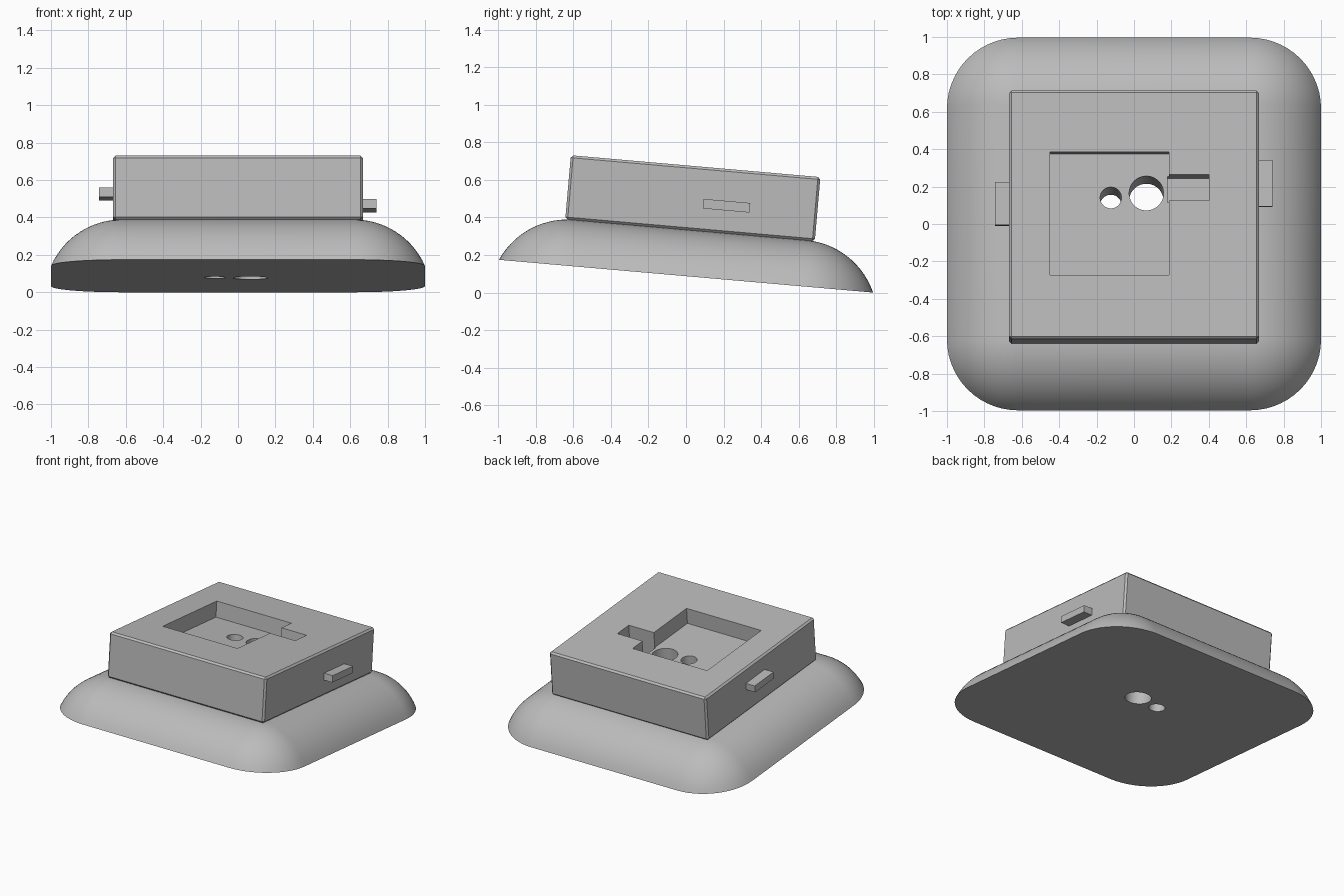
import bpy, bmesh, math
from mathutils import Matrix, Vector

if "Cube" in bpy.data.objects:
    bpy.data.objects.remove(bpy.data.objects["Cube"], do_unlink=True)

# The whole body is modelled level, then tipped so the front is raised
TILT = math.radians(5)
FRAME = Matrix.Translation((0, 0, math.sin(TILT))) @ Matrix.Rotation(-TILT, 4, 'X')

BASE_H, CORNER = 0.247, 0.38
BOX, BOX_LOW, BOX_TOP = 0.667, 0.245, 0.588
POCKET_FLOOR = BOX_TOP - 0.12

grey = bpy.data.materials.new("light_grey")
grey.use_nodes = True
grey.diffuse_color = (0.5, 0.5, 0.5, 1)
grey.node_tree.nodes["Principled BSDF"].inputs["Base Color"].default_value = (0.5, 0.5, 0.5, 1)


def add_object(name, bm):
    bmesh.ops.recalc_face_normals(bm, faces=bm.faces)
    mesh = bpy.data.meshes.new(name)
    bm.to_mesh(mesh)
    bm.free()
    mesh.materials.append(grey)
    obj = bpy.data.objects.new(name, mesh)
    bpy.context.collection.objects.link(obj)
    obj.matrix_world = FRAME
    return obj


def block(name, low, high, bevel=0):
    low, high = Vector(low), Vector(high)
    bm = bmesh.new()
    bmesh.ops.create_cube(bm, size=1)
    for v in bm.verts:
        v.co = (low + high) / 2 + v.co * (high - low)
    if bevel:
        bmesh.ops.bevel(bm, geom=bm.edges[:], offset=bevel, segments=1, affect='EDGES')
    return add_object(name, bm)


def drill(name, x, y, radius):
    bm = bmesh.new()
    bmesh.ops.create_cone(bm, cap_ends=True, segments=48, radius1=radius, radius2=radius,
                          depth=2, matrix=Matrix.Translation((x, y, 0)))
    return add_object(name, bm)


def activate(obj):
    bpy.ops.object.select_all(action='DESELECT')
    obj.select_set(True)
    bpy.context.view_layer.objects.active = obj


def cut(target, cutters):
    activate(target)
    for cutter in cutters:
        mod = target.modifiers.new("cut", 'BOOLEAN')
        mod.operation, mod.solver, mod.object = 'DIFFERENCE', 'EXACT', cutter
        bpy.ops.object.modifier_apply(modifier=mod.name)


def smooth(obj):
    activate(obj)
    bpy.ops.object.shade_smooth_by_angle(angle=math.radians(30))


# Domed foot: rounded-square rings following a circular arc
def dome(name, arc_steps=14, corner_steps=14):
    radius = (CORNER ** 2 + BASE_H ** 2) / (2 * BASE_H)
    sweep = math.asin(CORNER / radius)
    bm = bmesh.new()
    rings = []
    for i in range(arc_steps + 1):
        a = sweep * (1 - i / arc_steps)
        r, z = radius * math.sin(a), BASE_H - radius * (1 - math.cos(a))
        ring = []
        for quarter in range(4):
            mid = math.pi / 2 * quarter + math.pi / 4
            cx = math.copysign(1 - CORNER, math.cos(mid))
            cy = math.copysign(1 - CORNER, math.sin(mid))
            for k in range(corner_steps + 1):
                t = math.pi / 2 * (quarter + k / corner_steps)
                ring.append(bm.verts.new((cx + r * math.cos(t), cy + r * math.sin(t), z)))
        rings.append(ring)
    for lower, upper in zip(rings, rings[1:]):
        for k in range(len(lower)):
            n = (k + 1) % len(lower)
            bm.faces.new((lower[k], lower[n], upper[n], upper[k]))
    bm.faces.new(rings[0][::-1])
    bm.faces.new(rings[-1])
    bmesh.ops.remove_doubles(bm, verts=bm.verts[:], dist=1e-5)
    return add_object(name, bm)


foot = dome("domed_foot")
housing = block("housing", (-BOX, -BOX, BOX_LOW), (BOX, BOX, BOX_TOP), bevel=0.013)

# Cutters: square pocket, side slot and two through holes
pocket = block("pocket_cutter", (-0.45, -0.325, POCKET_FLOOR), (0.186, 0.335, 1))
slot = block("slot_cutter", (0.18, 0.074, BOX_TOP - 0.24), (0.4, 0.213, 1))
large_hole = drill("large_hole_cutter", 0.066, 0.124, 0.092)
small_hole = drill("small_hole_cutter", -0.124, 0.1, 0.057)

cut(housing, (pocket, slot, large_hole, small_hole))
cut(foot, (large_hole, small_hole))
for cutter in (pocket, slot, large_hole, small_hole):
    bpy.data.objects.remove(cutter, do_unlink=True)
smooth(foot)
smooth(housing)

# Small tabs on the two sides, set at different heights
block("left_tab", (BOX - 0.02, 0.058, 0.367), (0.74, 0.307, 0.418))
block("right_tab", (-0.742, -0.047, 0.421), (0.02 - BOX, 0.183, 0.472))
